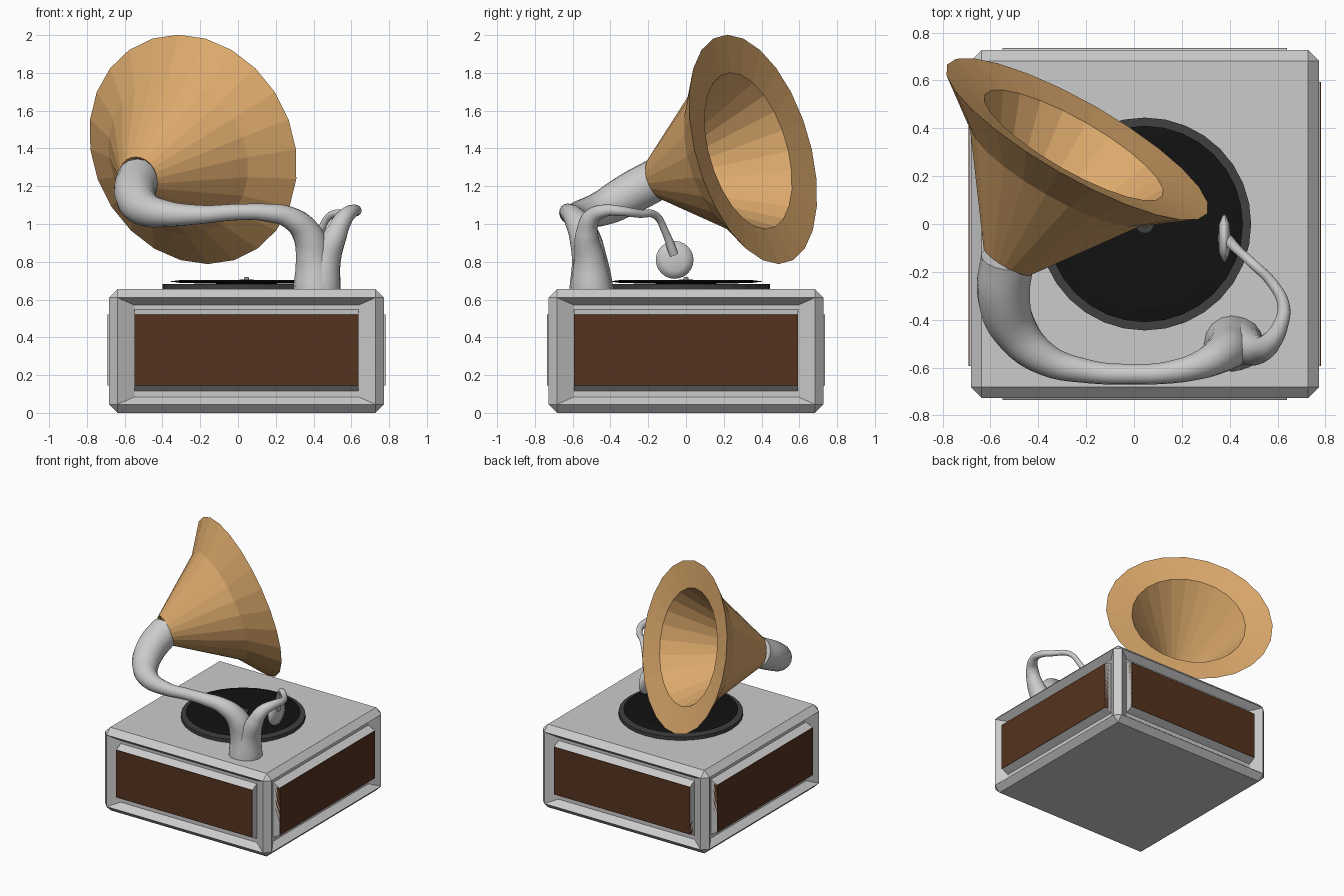
import bpy, bmesh, math
from mathutils import Vector, Matrix

if "Cube" in bpy.data.objects:
    bpy.data.objects.remove(bpy.data.objects["Cube"])

CX = 0.045  # centre of the case in x


def material(name, rgb):
    m = bpy.data.materials.new(name)
    m.diffuse_color = (*rgb, 1)
    m.use_nodes = True
    m.node_tree.nodes["Principled BSDF"].inputs["Base Color"].default_value = m.diffuse_color
    return m


brass = material("brass", (0.72, 0.40, 0.15))
wood = material("wood", (0.09, 0.033, 0.014))
black = material("black", (0.006, 0.006, 0.006))
dark = material("dark_grey", (0.05, 0.05, 0.05))


def add(name, bm, mat=None, matrix=Matrix()):
    bmesh.ops.recalc_face_normals(bm, faces=bm.faces[:])
    me = bpy.data.meshes.new(name)
    bm.to_mesh(me)
    bm.free()
    ob = bpy.data.objects.new(name, me)
    ob.matrix_world = matrix
    bpy.context.collection.objects.link(ob)
    if mat:
        me.materials.append(mat)
    return ob


def lathe(name, profile, sides, mat=None, matrix=Matrix(), closed=False):
    """Spin (radius, height) points about local z; radius 0 makes a pole."""
    bm = bmesh.new()
    rings = []
    for r, h in profile:
        n = sides if r > 0 else 1
        rings.append([bm.verts.new((r * math.cos(math.tau * i / sides),
                                    r * math.sin(math.tau * i / sides), h)) for i in range(n)])
    pairs = list(zip(rings, rings[1:] + rings[:1]))
    for a, b in pairs if closed else pairs[:-1]:
        for i in range(sides):
            j = (i + 1) % sides
            quad = [a[i % len(a)], a[j % len(a)], b[j % len(b)], b[i % len(b)]]
            bm.faces.new(list(dict.fromkeys(quad)))
    return add(name, bm, mat, matrix)


def tube(name, points):
    """Tapered smooth tube through (x, y, z, radius) points."""
    cu = bpy.data.curves.new(name, 'CURVE')
    cu.dimensions = '3D'
    cu.twist_mode = 'MINIMUM'
    cu.bevel_depth = 1
    cu.bevel_resolution = 6
    cu.resolution_u = 8
    cu.use_fill_caps = True
    sp = cu.splines.new('BEZIER')
    sp.radius_interpolation = 'CARDINAL'
    sp.bezier_points.add(len(points) - 1)
    for bp, (x, y, z, r) in zip(sp.bezier_points, points):
        bp.co = (x, y, z)
        bp.radius = r
        bp.handle_left_type = bp.handle_right_type = 'AUTO'
    ob = bpy.data.objects.new(name, cu)
    bpy.context.collection.objects.link(ob)
    bpy.ops.object.select_all(action='DESELECT')
    ob.select_set(True)
    bpy.context.view_layer.objects.active = ob
    bpy.ops.object.convert(target='MESH')
    bpy.ops.object.shade_smooth_by_angle(angle=math.radians(50))


# Case: chamfered block with a sloping recess in each side
H, TOP = 0.7275, 0.655
bm = bmesh.new()
bmesh.ops.create_cube(bm, size=1, matrix=Matrix.Translation((0, 0, TOP / 2)) @ Matrix.Diagonal((2 * H, 2 * H, TOP, 1)))
bmesh.ops.bevel(bm, geom=bm.edges[:], offset=0.045, segments=1, affect='EDGES')
bm.normal_update()
sides = [f for f in bm.faces if abs(f.normal.z) < 0.01 and f.calc_area() > 0.4]
bmesh.ops.inset_individual(bm, faces=sides, thickness=0.056, depth=-0.05)
for f in sides:
    axis = 0 if abs(f.normal.x) < 0.5 else 1
    for v in f.verts:
        v.co[axis] = math.copysign(0.594, v.co[axis])
add("case", bm, None, Matrix.Translation((CX, 0, 0)))

# Four raised wooden panels with sloping grey edges above and below
for k, side in enumerate(("front", "right", "back", "left")):
    M = Matrix.Translation((CX, 0, 0)) @ Matrix.Rotation(k * math.pi / 2, 4, 'Z')
    for part, mat, prof in (
            ("panel_frame", None, [(-0.66, 0.107), (-0.733, 0.145), (-0.733, 0.52), (-0.66, 0.557)]),
            ("panel", wood, [(-0.70, 0.145), (-0.736, 0.145), (-0.736, 0.52), (-0.70, 0.52)])):
        bm = bmesh.new()
        face = bm.faces.new([bm.verts.new((-0.594, y, z)) for y, z in prof])
        new = bmesh.ops.extrude_face_region(bm, geom=[face])["geom"]
        bmesh.ops.translate(bm, vec=(1.188, 0, 0), verts=[g for g in new if isinstance(g, bmesh.types.BMVert)])
        add(f"{side}_{part}", bm, mat, M)

# Turntable, record and spindle
C = Matrix.Translation((CX, 0, 0))
lathe("turntable", [(0, 0.645), (0.445, 0.645), (0.445, 0.682), (0, 0.682)], 32, dark, C)
lathe("record", [(0, 0.68), (0.35, 0.688), (0.41, 0.696), (0.35, 0.703), (0, 0.703)], 32, black, C)
lathe("record_label", [(0, 0.70), (0.037, 0.70), (0.037, 0.705), (0, 0.705)], 16, dark, C)
lathe("spindle", [(0, 0.70), (0.014, 0.70), (0.014, 0.714), (0.008, 0.72), (0, 0.72)], 12, None, C)

# Horn: faceted cone with a wedge-shaped flared rim
n = Vector((0.48, 0.84, 0.25)).normalized()
A = Matrix.Translation((-0.2375, 0.355, 1.395)) @ n.to_track_quat('Z', 'Y').to_matrix().to_4x4()
lathe("horn", [(0.115, -0.605), (0.423, -0.165), (0.627, 0.0), (0.428, -0.03), (0.10, -0.59)], 24, brass, A, True)

# Pipe rising from the case and sweeping round into the horn
tube("horn_pipe", [
    (0.41, -0.50, 0.64, 0.118), (0.40, -0.51, 0.80, 0.095), (0.37, -0.54, 0.94, 0.08),
    (0.28, -0.588, 1.03, 0.06), (0.15, -0.62, 1.06, 0.047), (0.0, -0.628, 1.063, 0.043),
    (-0.20, -0.615, 1.05, 0.05), (-0.38, -0.56, 1.055, 0.07), (-0.50, -0.44, 1.085, 0.095),
    (-0.545, -0.30, 1.16, 0.11), (-0.528, -0.14, 1.245, 0.112)])

# Thinner arm branching from the same base to the sound box
tube("tone_arm", [
    (0.43, -0.50, 0.64, 0.112), (0.46, -0.51, 0.80, 0.085), (0.52, -0.525, 0.95, 0.06),
    (0.565, -0.50, 1.035, 0.046), (0.61, -0.43, 1.07, 0.033), (0.625, -0.34, 1.068, 0.026),
    (0.58, -0.25, 1.055, 0.022), (0.49, -0.16, 1.045, 0.02), (0.435, -0.11, 0.96, 0.02),
    (0.39, -0.065, 0.84, 0.025)])

# Sound box: lens-shaped disc facing sideways
S = Matrix.Translation((0.378, -0.06, 0.81)) @ Matrix.Rotation(math.pi / 2, 4, 'Y')
box = lathe("sound_box", [(0, -0.027), (0.06, -0.022), (0.10, -0.006), (0.10, 0.006), (0.06, 0.022), (0, 0.027)], 24, None, S)
box.data.shade_smooth()
